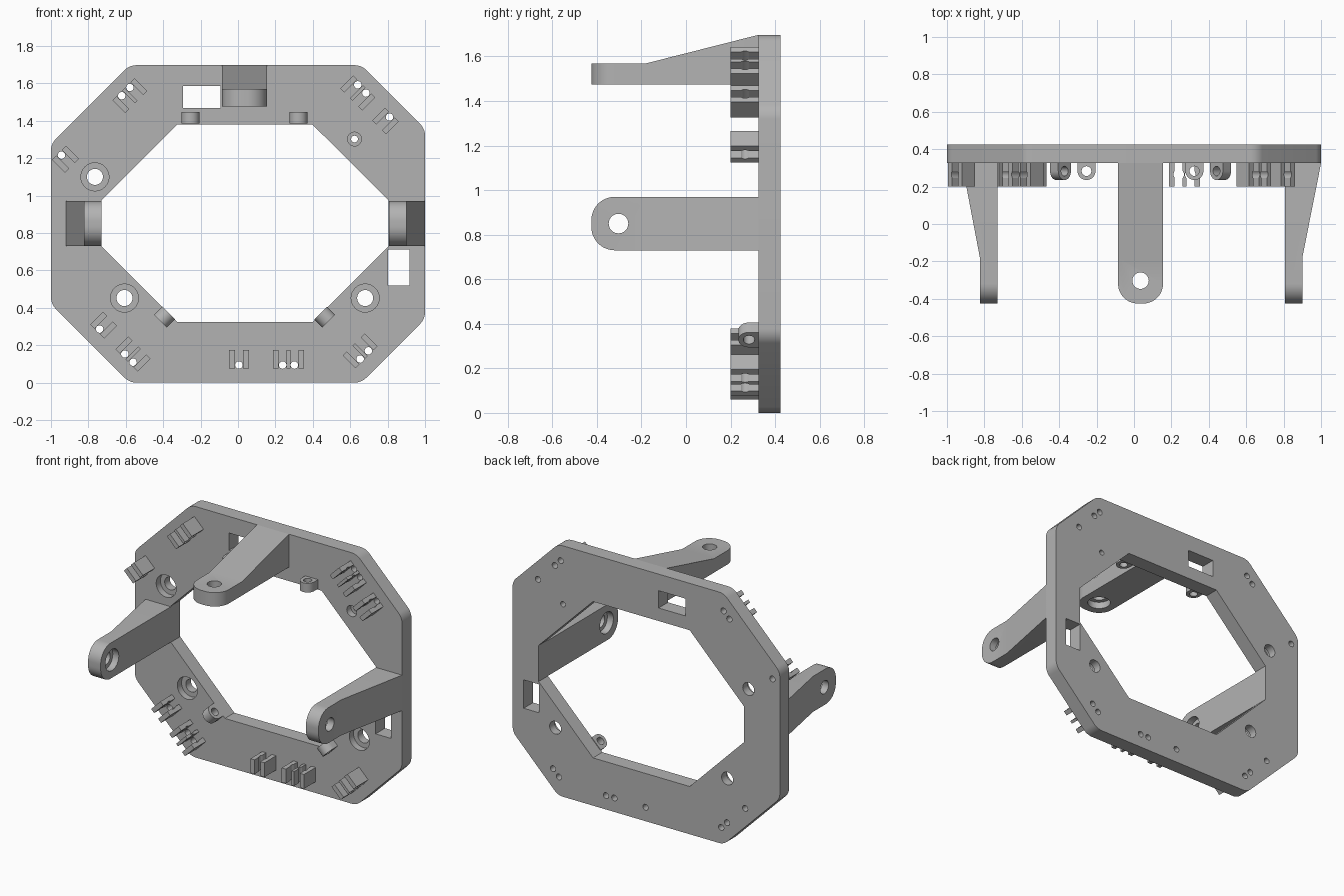
import bpy, bmesh, math
from mathutils import Matrix, Vector

if "Cube" in bpy.data.objects:
    bpy.data.objects.remove(bpy.data.objects["Cube"])

grey = bpy.data.materials.new("plain grey")
grey.diffuse_color = (0.45, 0.45, 0.45, 1)
grey.use_nodes = True
grey.node_tree.nodes["Principled BSDF"].inputs["Base Color"].default_value = grey.diffuse_color

FRONT, BACK = 0.325, 0.425      # plate faces in y


def frame(o, x, y, z):
    m = Matrix((x, y, z)).transposed().to_4x4()
    m.translation = o
    return m


def prism(name, pts, depth, m):
    """Extrude a 2D outline (local XY) along local Z, placed by m."""
    bm = bmesh.new()
    lo = [bm.verts.new(m @ Vector((a, b, 0))) for a, b in pts]
    hi = [bm.verts.new(m @ Vector((a, b, depth))) for a, b in pts]
    n = len(pts)
    bm.faces.new(lo[::-1])
    bm.faces.new(hi)
    for i in range(n):
        j = (i + 1) % n
        bm.faces.new((lo[i], lo[j], hi[j], hi[i]))
    bmesh.ops.recalc_face_normals(bm, faces=bm.faces)
    me = bpy.data.meshes.new(name)
    bm.to_mesh(me)
    bm.free()
    me.materials.append(grey)
    ob = bpy.data.objects.new(name, me)
    bpy.context.collection.objects.link(ob)
    return ob


def circle(x, y, r, n=32):
    return [(x + r * math.cos(math.tau * i / n), y + r * math.sin(math.tau * i / n))
            for i in range(n)]


def rounded(pts, radii, n=8):
    """Round the corners of a convex outline."""
    out = []
    for i, p in enumerate(pts):
        r, p = radii[i], Vector(p)
        if r == 0:
            out.append(tuple(p))
            continue
        a = (Vector(pts[i - 1]) - p).normalized()
        b = (Vector(pts[(i + 1) % len(pts)]) - p).normalized()
        half = a.angle(b) / 2
        c = p + (a + b).normalized() * (r / math.sin(half))
        s = p + a * (r / math.tan(half)) - c
        e = p + b * (r / math.tan(half)) - c
        sweep = math.pi - 2 * half
        for k in range(n + 1):
            t = sweep * k / n
            v = (s * math.sin(sweep - t) + e * math.sin(t)) / math.sin(sweep)
            out.append(tuple(c + v))
    return out


def carve(ob, cutters, op='DIFFERENCE'):
    for c in cutters:
        c.hide_render = True
        mod = ob.modifiers.new("carve", 'BOOLEAN')
        mod.operation, mod.solver, mod.object = op, 'EXACT', c
    dg = bpy.context.evaluated_depsgraph_get()
    me = bpy.data.meshes.new_from_object(ob.evaluated_get(dg))
    ob.modifiers.clear()
    ob.data = me
    for c in cutters:
        bpy.data.objects.remove(c)


X, Y, Z = Vector((1, 0, 0)), Vector((0, 1, 0)), Vector((0, 0, 1))


def plate_frame(y):             # outline in x,z; extrudes towards the front
    return frame((0, y, 0), X, Z, -Y)


# Octagonal plate
T = 1.697
outer = [(-0.58, 0), (0.66, 0), (1, 0.34), (1, T - 0.34), (0.66, T),
         (-0.58, T), (-1, T - 0.42), (-1, 0.42)]
inner = [(-0.325, 0.323), (0.398, 0.323), (0.805, 0.73), (0.805, 0.975),
         (0.398, 1.38), (-0.325, 1.38), (-0.73, 0.975), (-0.73, 0.73)]
plate = prism("plate", rounded(outer, [0.09] * 8), BACK - FRONT, plate_frame(BACK))


def through(pts):
    return prism("cutter", pts, 0.3, plate_frame(0.52))


def rect(x0, x1, z0, z1):
    return [(x0, z0), (x1, z0), (x1, z1), (x0, z1)]


cuts = [through(inner), through(rect(-0.295, -0.093, 1.468, 1.585)),
        through(rect(0.802, 0.917, 0.52, 0.712))]

# Counterbored screw holes
for x, z, r, R in [(-0.765, 1.10, 0.043, 0.075), (-0.607, 0.452, 0.043, 0.075),
                   (0.68, 0.452, 0.043, 0.075), (0.623, 1.302, 0.018, 0.037)]:
    cuts.append(through(circle(x, z, r)))
    cuts.append(prism("cutter", circle(x, z, R), 0.2, plate_frame(FRONT + 0.045)))

# Wire clips: mean hole position, outward direction, number of slots
D = math.sqrt(0.5)
clips = [(0.005, 0.094, 0, -1, 1), (0.27, 0.094, 0, -1, 2),
         (0.675, 0.148, D, -D, 2), (-0.583, 0.131, -D, -D, 2), (-0.74, 0.286, -D, -D, 1),
         (-0.944, 1.216, -D, D, 1), (-0.6, 1.556, -D, D, 2),
         (0.662, 1.57, D, D, 2), (0.81, 1.42, D, D, 1)]
G, R, H, Q = 0.0215, 0.028, 0.13, 0.065     # half slot, groove radius, height, groove height
bite = math.acos(G / R)
arc = [bite * (k / 4 - 1) for k in range(9)]


def edge_frame(x, z, out, shift):
    o = Vector((out[0], 0, out[1]))
    across = (-Y).cross(o)
    return frame(Vector((x, FRONT + 0.005, z)) + o * shift, across, -Y, o), across


for n, (x, z, ox, oz, slots) in enumerate(clips):
    m, across = edge_frame(x, z, (ox, oz), -0.079)
    centres = [0] if slots == 1 else [-0.031, 0.031]
    for c in centres:
        p = Vector((x, 0, z)) + across * c
        cuts.append(through(circle(p.x, p.z, 0.02, 20)))
    for i in range(slots + 1):
        a = centres[i - 1] + G if i else centres[0] - G - 0.031
        b = centres[i] - G if i < slots else centres[-1] + G + 0.031
        prof = [(a, 0), (b, 0)]
        if i < slots:
            prof += [(b + G - R * math.cos(t), Q + R * math.sin(t)) for t in arc]
        prof += [(b, H), (a, H)]
        if i:
            prof += [(a - G + R * math.cos(t), Q - R * math.sin(t)) for t in arc]
        prism(f"clip_{n}_bar_{i}", prof, 0.097, m)
carve(plate, cuts)

# Eyelet lugs along the inner opening
for n, (x, z, ox, oz) in enumerate([(-0.254, 1.417, 0, 1), (0.323, 1.417, 0, 1),
                                    (-0.393, 0.35, -D, -D), (0.463, 0.35, D, -D)]):
    m, _ = edge_frame(x, z, (ox, oz), -0.031)
    dome = [(0.048 * math.cos(math.pi * k / 16), 0.047 + 0.048 * math.sin(math.pi * k / 16))
            for k in range(17)]
    lug = prism(f"lug_{n}", [(-0.048, 0), (0.048, 0)] + dome, 0.062, m)
    carve(lug, [prism("cutter", circle(0, 0.047, 0.026, 24), 0.3,
                      m @ Matrix.Translation((0, 0, -0.1)))])


# Tapered arms with a rounded tip and a counterbored hole
def arm(name, m, base):
    w, tip, end = 0.12, 0.094, -0.425
    outline = rounded([(-w, end), (w, end), (w, FRONT + 0.004), (-w, FRONT + 0.004)],
                      [0.105, 0.105, 0, 0], 12)
    ob = prism(name, outline, 0.4, m @ Matrix.Translation((0, 0, -0.1)))
    side = [(end - 0.1, 0), (FRONT + 0.1, 0), (FRONT + 0.1, base), (FRONT, base),
            (-0.18, tip), (end - 0.1, tip)]
    carve(ob, [prism("cutter", side, 0.4, m @ frame((-0.2, 0, 0), Y, Z, X))], 'INTERSECT')
    carve(ob, [prism("cutter", circle(0, -0.303, 0.044), 0.4,
                     m @ Matrix.Translation((0, 0, -0.1))),
               prism("cutter", circle(0, -0.303, 0.072), 0.145,
                     m @ Matrix.Translation((0, 0, -0.1)))])


arm("top_arm", frame((0.035, 0, 1.475), X, Y, Z), 0.222)
arm("left_arm", frame((-0.73, 0, 0.85), Z, Y, -X), 0.19)
arm("right_arm", frame((0.806, 0, 0.85), -Z, Y, X), 0.194)

# Smooth round surfaces, keep hard edges
for ob in bpy.data.objects:
    ob.data.shade_smooth()
    ob.data.set_sharp_from_angle(angle=math.radians(30))
